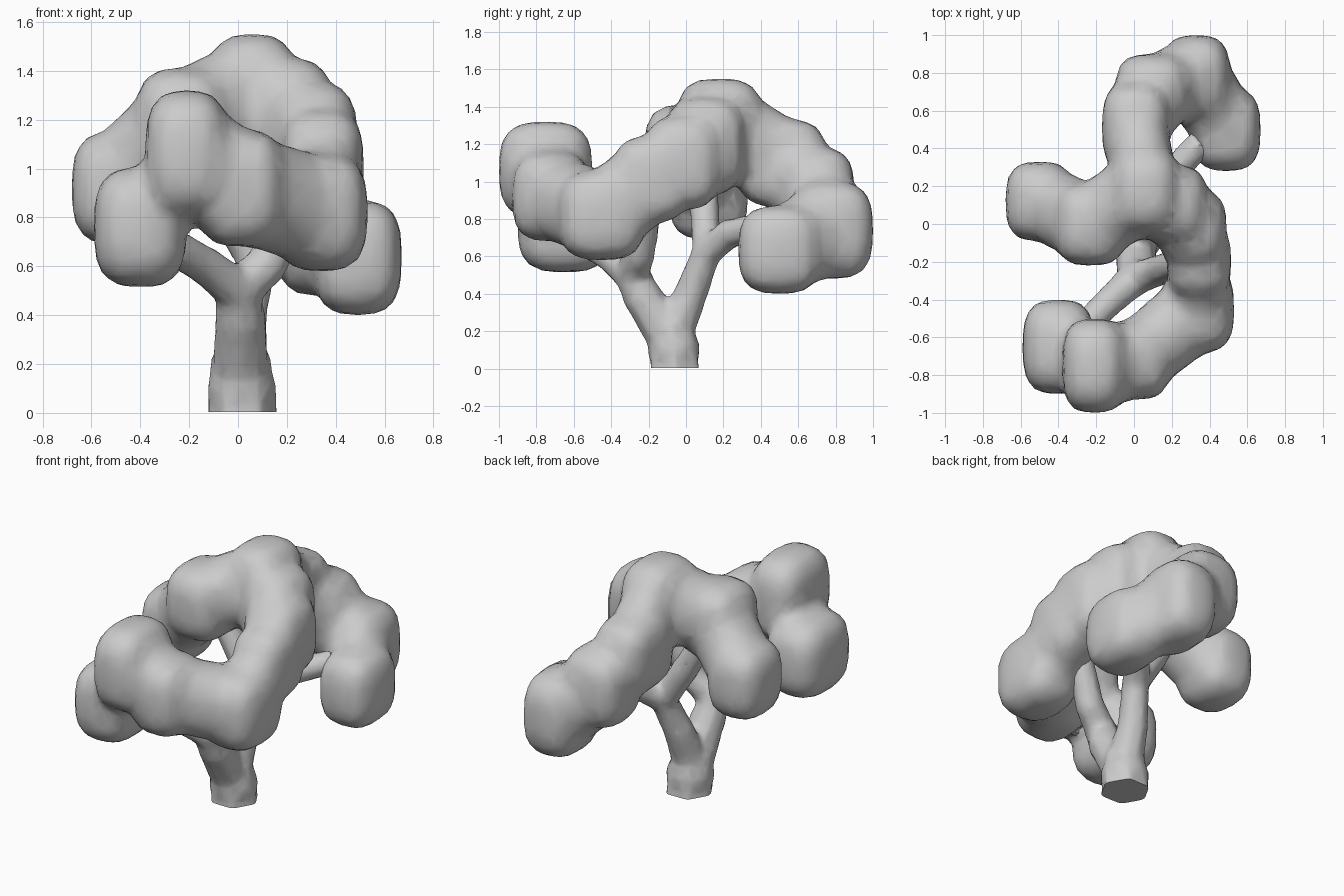
import bpy, bmesh
from mathutils import Vector

if "Cube" in bpy.data.objects:
    bpy.data.objects.remove(bpy.data.objects["Cube"])


def puff(bm, c, h, p=3.2):
    """Soft boxy ellipsoid."""
    r = bmesh.ops.create_icosphere(bm, subdivisions=3, radius=1)
    for v in r["verts"]:
        n = sum(abs(k) ** p for k in v.co) ** (1 / p)
        v.co = Vector([c[i] + h[i] * v.co[i] / n for i in range(3)])


def chain(bm, blobs, neck=0.94):
    """Puffs joined by slightly slimmer ones."""
    for b in blobs:
        puff(bm, b[:3], b[3:])
    for a, b in zip(blobs, blobs[1:]):
        for t in (0.25, 0.5, 0.75):
            m = [a[i] + (b[i] - a[i]) * t for i in range(6)]
            puff(bm, m[:3], [k * neck for k in m[3:]], 2.3)


def limb(bm, pts, sides=8):
    """Tapered tube through (x, y, z, radius) points."""
    for a, b in zip(pts, pts[1:]):
        pa, pb = Vector(a[:3]), Vector(b[:3])
        d = pb - pa
        r = bmesh.ops.create_cone(bm, cap_ends=True, segments=sides,
                                  radius1=a[3], radius2=b[3], depth=d.length)
        rot = Vector((0, 0, 1)).rotation_difference(d)
        if sides == 6:  # hexagon corners point sideways
            spin = Vector((0, 1, 0)).rotation_difference(Vector((1, 0, 0)))
            rot = rot @ spin
        for v in r["verts"]:
            v.co = rot @ v.co + (pa + pb) / 2
    for p in pts[1:-1]:
        puff(bm, p[:3], [p[3]] * 3, 2)


def finish(bm, name, voxel, smooth, ratio):
    me = bpy.data.meshes.new(name)
    bm.to_mesh(me)
    bm.free()
    ob = bpy.data.objects.new(name, me)
    bpy.context.collection.objects.link(ob)
    m = ob.modifiers.new("merge", 'REMESH')
    m.mode, m.voxel_size = 'VOXEL', voxel
    m = ob.modifiers.new("soften", 'SMOOTH')
    m.factor, m.iterations = 0.5, smooth
    m = ob.modifiers.new("simplify", 'DECIMATE')
    m.ratio = ratio
    bpy.context.view_layer.objects.active = ob
    ob.select_set(True)
    for m in list(ob.modifiers):
        bpy.ops.object.modifier_apply(modifier=m.name)
    bpy.ops.object.shade_smooth_by_angle(angle=0.8)
    ob.select_set(False)
    return ob


# Foliage: centre and half sizes of each puff
crown = (0.06, 0.18, 1.30, 0.18, 0.23, 0.25)
bm = bmesh.new()
# sweep from the crown down the right side to the front left
chain(bm, [crown,
           (0.21, 0.10, 1.19, 0.18, 0.21, 0.26),
           (0.31, -0.02, 1.10, 0.18, 0.20, 0.25),
           (0.345, -0.19, 1.01, 0.17, 0.20, 0.23),
           (0.34, -0.45, 0.82, 0.19, 0.23, 0.24),
           (0.01, -0.72, 0.92, 0.18, 0.21, 0.24),
           (-0.21, -0.75, 1.06, 0.17, 0.25, 0.26)])
# front left puff, barely joined to its neighbour
chain(bm, [(-0.21, -0.75, 1.00, 0.15, 0.22, 0.2),
           (-0.40, -0.65, 0.76, 0.19, 0.25, 0.245)], 0.8)
# left side
chain(bm, [crown,
           (-0.23, 0.00, 1.18, 0.19, 0.22, 0.23),
           (-0.50, 0.12, 0.92, 0.18, 0.21, 0.23)])
# back sweep curling to the right
chain(bm, [crown,
           (0.01, 0.51, 1.10, 0.18, 0.24, 0.235),
           (0.10, 0.70, 0.94, 0.20, 0.20, 0.24),
           (0.33, 0.77, 0.74, 0.18, 0.23, 0.26),
           (0.49, 0.50, 0.635, 0.18, 0.22, 0.235)])
finish(bm, "foliage", 0.035, 3, 0.3)

# Trunk and branches
bm = bmesh.new()
limb(bm, [(0.02, -0.055, -0.1, 0.155), (0.015, -0.065, 0.10, 0.14),
          (0.01, -0.08, 0.24, 0.125)], 6)
front_fork = (0.0, -0.29, 0.50, 0.095)
back_fork = (0.08, 0.11, 0.62, 0.08)
limb(bm, [(0.01, -0.09, 0.16, 0.12), (0.01, -0.23, 0.38, 0.105), front_fork,
          (-0.13, -0.41, 0.60, 0.08), (-0.30, -0.58, 0.70, 0.08)])
limb(bm, [front_fork, (0.12, -0.25, 0.61, 0.085),
          (0.25, -0.20, 0.90, 0.08)])
limb(bm, [(0.01, -0.08, 0.16, 0.115), (0.03, 0.025, 0.40, 0.09), back_fork,
          (-0.06, 0.10, 0.84, 0.08), (-0.20, 0.09, 1.08, 0.075)])
limb(bm, [back_fork, (0.17, 0.23, 0.72, 0.08), (0.36, 0.44, 0.77, 0.075)])
trunk = finish(bm, "trunk", 0.022, 3, 0.3)

# Flat cut at the foot of the trunk
bm = bmesh.new()
bm.from_mesh(trunk.data)
cut = bmesh.ops.bisect_plane(bm, geom=bm.verts[:] + bm.edges[:] + bm.faces[:],
                             plane_co=(0, 0, 0.003), plane_no=(0, 0, 1), clear_inner=True)
edges = [e for e in cut["geom_cut"] if isinstance(e, bmesh.types.BMEdge)]
bmesh.ops.contextual_create(bm, geom=edges)
bm.to_mesh(trunk.data)
bm.free()
bpy.context.view_layer.objects.active = trunk
trunk.select_set(True)
bpy.ops.object.shade_smooth_by_angle(angle=0.8)
